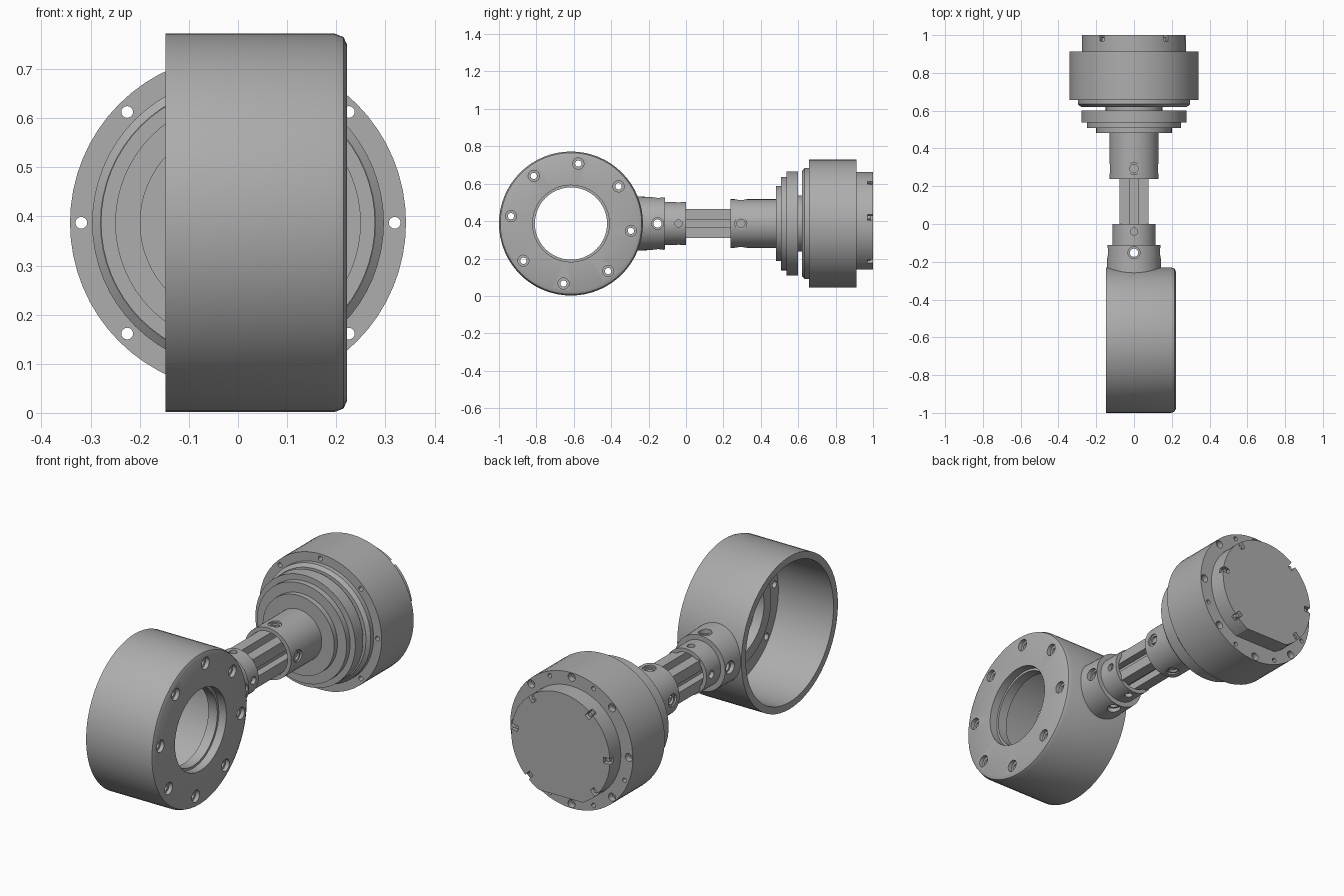
import bpy, bmesh, math
from mathutils import Matrix, Vector

if "Cube" in bpy.data.objects:
    bpy.data.objects.remove(bpy.data.objects["Cube"])

ZC = 0.387
CUP = Vector((0, -0.615, 0.387))
AXIS = Vector((0, 0, ZC))
SEG = 64

grey = bpy.data.materials.new("machined_grey")
grey.use_nodes = True
colour = (0.42, 0.42, 0.42, 1)
grey.diffuse_color = colour
grey.node_tree.nodes["Principled BSDF"].inputs["Base Color"].default_value = colour


def make(name, bm):
    bmesh.ops.remove_doubles(bm, verts=bm.verts, dist=1e-5)
    bmesh.ops.recalc_face_normals(bm, faces=bm.faces)
    mesh = bpy.data.meshes.new(name)
    bm.to_mesh(mesh)
    bm.free()
    mesh.materials.append(grey)
    ob = bpy.data.objects.new(name, mesh)
    bpy.context.collection.objects.link(ob)
    return ob


def lathe(name, profile, axis, centre, closed=False):
    """Spin (radius, position) points around the x or y axis."""
    bm = bmesh.new()
    side = Vector((0, 0, 1))
    along = Vector((1, 0, 0)) if axis == "x" else Vector((0, 1, 0))
    vs = [bm.verts.new(centre + side * r + along * p) for r, p in profile]
    for a, b in zip(vs, vs[1:] + (vs[:1] if closed else [])):
        if a is not b:
            bm.edges.new((a, b))
    bmesh.ops.spin(bm, geom=bm.verts[:] + bm.edges[:], cent=centre, axis=along,
                   angle=math.tau, steps=SEG, use_duplicate=False)
    return make(name, bm)


def add_rod(bm, centre, direction, radius, length, sides=20):
    turn = direction.to_track_quat("Z", "Y").to_matrix().to_4x4()
    bmesh.ops.create_cone(bm, cap_ends=True, segments=sides, radius1=radius, radius2=radius,
                          depth=length, matrix=Matrix.Translation(centre) @ turn)


def add_box(bm, centre, size, turn=Matrix()):
    bmesh.ops.create_cube(bm, size=1, matrix=Matrix.Translation(centre) @ turn
                          @ Matrix.Diagonal((*size, 1)))


def cut(ob, bm):
    """Subtract a cutter mesh and bake the result."""
    cutter = make(ob.name + "_cutter", bm)
    cutter.hide_render = True
    mod = ob.modifiers.new("cut", "BOOLEAN")
    mod.operation, mod.solver, mod.object = "DIFFERENCE", "EXACT", cutter
    bpy.context.view_layer.update()
    deps = bpy.context.evaluated_depsgraph_get()
    baked = bpy.data.meshes.new_from_object(ob.evaluated_get(deps))
    ob.modifiers.clear()
    ob.data = baked
    bpy.data.objects.remove(cutter)


X, Y, Z = Vector((1, 0, 0)), Vector((0, 1, 0)), Vector((0, 0, 1))

# Front cup: open towards -x, pierced flange on the +x side
cup = lathe("front_cup", [
    (0.385, -0.148), (0.385, 0.197), (0.378, 0.215), (0.362, 0.222), (0.205, 0.222),
    (0.205, 0.18), (0.193, 0.18), (0.193, 0.13), (0.25, 0.13), (0.25, 0.16),
    (0.35, 0.16), (0.35, -0.148)], "x", CUP, closed=True)


def cup_spot(k):
    a = math.radians(45 * k - 7)
    return CUP + Y * 0.323 * math.cos(a) + Z * 0.323 * math.sin(a)


for radius, x, length in ((0.017, 0.2, 0.2), (0.03, 0.232, 0.06)):
    bm = bmesh.new()
    for k in range(8):
        add_rod(bm, cup_spot(k) + X * x, X, radius, length)
    cut(cup, bm)

# Collar that joins the cup to the shaft
collar = lathe("cup_collar", [
    (0.095, 0.0), (0.115, 0.0), (0.115, -0.112), (0.14, -0.112), (0.145, -0.28),
    (0.095, -0.28)], "y", AXIS, closed=True)
# Trim the collar flush inside the cup wall
bm = bmesh.new()
add_rod(bm, CUP, X, 0.37, 1, SEG)
cut(collar, bm)

# Slotted shaft
shaft_bm = bmesh.new()
add_box(shaft_bm, Vector((0, 0.13, ZC)), (0.155, 0.5, 0.155))
shaft = make("slotted_shaft", shaft_bm)
bm = bmesh.new()
for d in (X, Z, -X, -Z):
    add_box(bm, AXIS + d * 0.07 + Y * 0.13, [0.045 if abs(c) < 0.5 else 0.06 for c in d][:1]
            + [0.6] + [0.045 if abs(d.z) < 0.5 else 0.06])
cut(shaft, bm)

# Rear tube with its stepped mounting disc
tube = lathe("rear_tube", [
    (0.0, 0.36), (0.11, 0.36), (0.11, 0.238), (0.13, 0.238), (0.13, 0.482), (0.2, 0.482),
    (0.2, 0.508), (0.25, 0.508), (0.25, 0.537), (0.279, 0.537), (0.279, 0.6),
    (0.15, 0.6), (0.15, 0.63), (0.0, 0.63)], "y", AXIS)

# Bolt holes through the tube and collar, on all four sides
for ob, spots in ((tube, ((0.293, 0.022, 0.032),)),
                  (collar, ((-0.152, 0.022, 0.032), (-0.04, 0.019, 0)))):
    for which in (1, 2):
        bm = bmesh.new()
        for spot in spots:
            if not spot[which]:
                continue
            for d in (X, Z, -X, -Z):
                reach = 0.115 if which == 1 else 0.15
                add_rod(bm, AXIS + Y * spot[0] + d * reach, d, spot[which],
                        0.1 if which == 1 else 0.06)
        cut(ob, bm)

# Rear housing
housing = lathe("rear_housing", [
    (0.0, 0.62), (0.28, 0.62), (0.297, 0.634), (0.297, 0.657), (0.342, 0.657),
    (0.342, 0.912), (0.0, 0.912)], "y", AXIS)


def ring_spot(angle, radius, y):
    a = math.radians(angle)
    return AXIS + X * radius * math.cos(a) + Z * radius * math.sin(a) + Y * y


for radius, y, length, offset in ((0.012, 0.78, 0.5, 0), (0.02, 0.912, 0.06, 0),
                                  (0.011, 0.912, 0.06, 22.5)):
    bm = bmesh.new()
    for k in range(8):
        add_rod(bm, ring_spot(45 * k + offset, 0.319, y), Y, radius, length, 16)
    cut(housing, bm)

# Rear cover: flat along the bottom, notched around the rim
cover = lathe("rear_cover", [
    (0.0, 0.9), (0.275, 0.9), (0.275, 1.0), (0.0, 1.0)], "y", AXIS)
bm = bmesh.new()
add_box(bm, Vector((0, 0.957, 0.04)), (0.8, 0.09, 0.2))
cut(cover, bm)
screws = bmesh.new()
bm = bmesh.new()
for angle in (7, 52, 128, 180, 223, -47):
    turn = Matrix.Rotation(-math.radians(angle), 4, "Y")
    add_box(bm, ring_spot(angle, 0.265, 0.99), (0.05, 0.04, 0.028), turn)
    add_rod(screws, ring_spot(angle, 0.256, 0.975), Y, 0.011, 0.025, 12)
cut(cover, bm)
make("cover_screws", screws)

# Soft shading on the round walls, crisp edges elsewhere
for ob in bpy.context.scene.objects:
    ob.select_set(ob.type == "MESH")
bpy.context.view_layer.objects.active = housing
bpy.ops.object.shade_smooth_by_angle(angle=math.radians(25))
